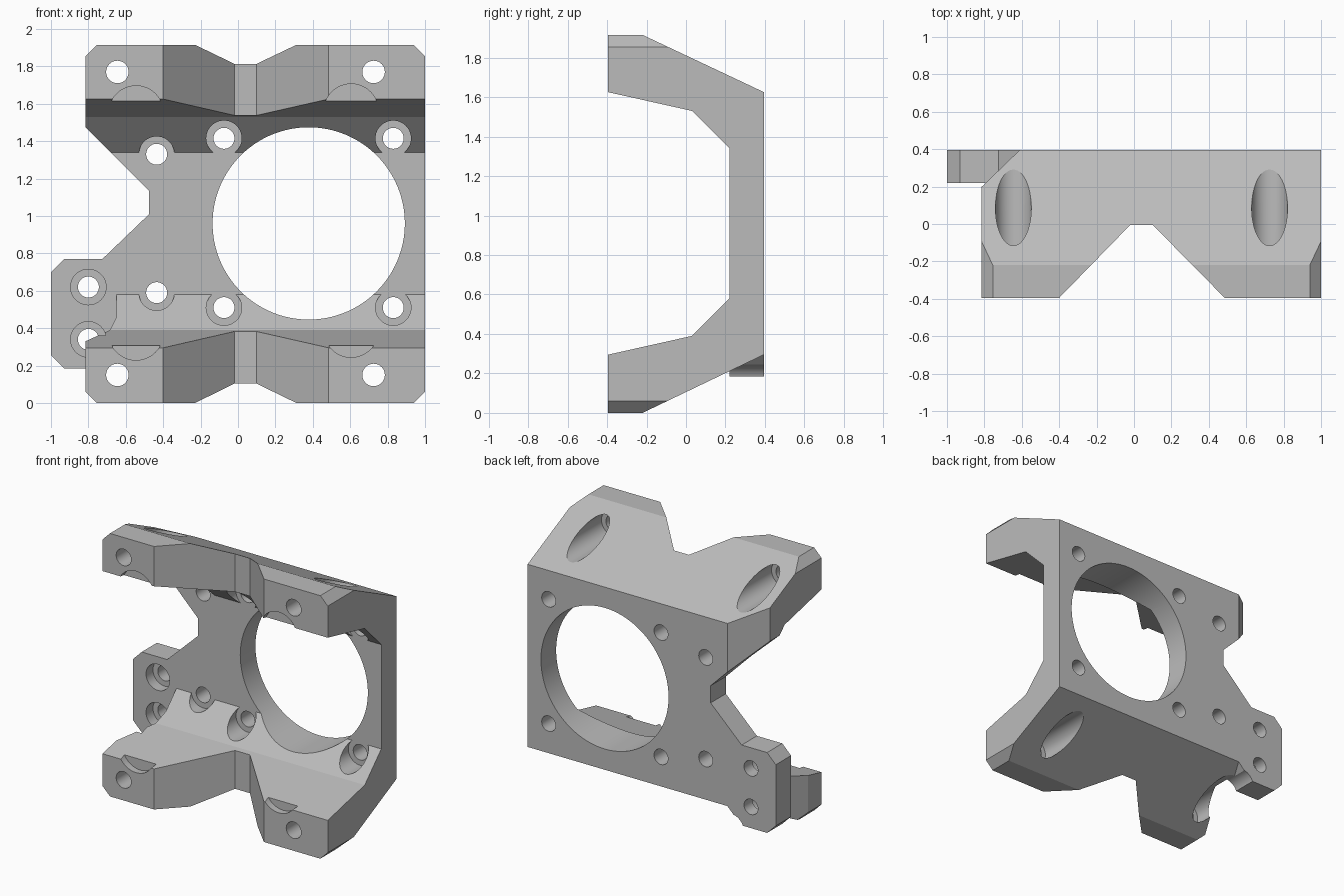
import bpy, bmesh
from mathutils import Vector

if "Cube" in bpy.data.objects:
    bpy.data.objects.remove(bpy.data.objects["Cube"], do_unlink=True)

BACK, FRONT, PLATE = 0.395, -0.395, 0.22

grey = bpy.data.materials.new("light grey")
grey.use_nodes = True
grey.diffuse_color = (0.5, 0.5, 0.5, 1)
grey.node_tree.nodes["Principled BSDF"].inputs["Base Color"].default_value = (0.5, 0.5, 0.5, 1)


def prism(name, points, axis, start, end):
    """Extrude a 2D outline along x, y or z."""
    place = {"x": lambda a, b: (start, a, b),
             "y": lambda a, b: (a, start, b),
             "z": lambda a, b: (a, b, start)}[axis]
    bm = bmesh.new()
    face = bm.faces.new([bm.verts.new(place(a, b)) for a, b in points])
    moved = bmesh.ops.extrude_face_region(bm, geom=[face])["geom"]
    shift = Vector([end - start if axis == k else 0 for k in "xyz"])
    bmesh.ops.translate(bm, vec=shift, verts=[v for v in moved if isinstance(v, bmesh.types.BMVert)])
    bmesh.ops.recalc_face_normals(bm, faces=bm.faces)
    mesh = bpy.data.meshes.new(name)
    bm.to_mesh(mesh)
    bm.free()
    obj = bpy.data.objects.new(name, mesh)
    bpy.context.scene.collection.objects.link(obj)
    return obj


def drill(name, x, z, radius, start, end, sides=48):
    """Cylinder along y."""
    bpy.ops.mesh.primitive_cylinder_add(vertices=sides, radius=radius, depth=end - start,
                                        location=(x, (start + end) / 2, z), rotation=(1.5708, 0, 0))
    obj = bpy.context.object
    obj.name = name
    return obj


def combine(target, tool, operation="DIFFERENCE"):
    mod = target.modifiers.new(tool.name, "BOOLEAN")
    mod.operation, mod.solver, mod.object = operation, "EXACT", tool
    bpy.context.view_layer.objects.active = target
    bpy.ops.object.modifier_apply(modifier=mod.name)
    bpy.data.objects.remove(tool, do_unlink=True)


# C-shaped bracket body
bracket = prism("mounting_bracket", [
    (FRONT, 0), (-0.22, 0), (BACK, 0.295), (BACK, 1.625), (-0.22, 1.915), (FRONT, 1.915),
    (FRONT, 1.625), (0.03, 1.53), (PLATE, 1.34), (PLATE, 0.58), (0.03, 0.39), (FRONT, 0.295)],
    "x", -0.815, 1)

# V notch in the front of both arms
combine(bracket, prism("front_notch", [(-0.41, -0.405), (-0.02, -0.005), (0.1, -0.005), (0.495, -0.405)],
                       "z", -0.1, 2.1))

# Chamfered outer corners of the arms
for x, sx in ((-0.815, 1), (1, -1)):
    for z, sz in ((0, 1), (1.915, -1)):
        combine(bracket, prism("corner_cut", [(x - sx * 0.04, z + sz * 0.1), (x + sx * 0.1, z - sz * 0.04),
                                              (x - sx * 0.04, z - sz * 0.04)], "y", -0.5, 0.5))

# Chamfered back corner, side notch and clearance above the tab
combine(bracket, prism("back_corner_cut", [(-0.865, 0.15), (-0.56, 0.445), (-0.865, 0.445)], "z", -0.1, 2.1))
combine(bracket, prism("side_notch", [(-0.855, 1.515), (-0.475, 1.135), (-0.475, 1.01),
                                      (-0.725, 0.77), (-0.855, 0.77)], "y", -0.5, 0.5))
combine(bracket, prism("tab_clearance", [(-0.65, PLATE), (-0.65, 0.1), (-0.85, -0.31), (-0.9, -0.31),
                                         (-0.9, PLATE)], "z", -0.1, 0.9))

# Side tab
combine(bracket, prism("side_tab", [(-0.55, 0.35), (-0.61, 0.295), (-0.72, 0.185), (-0.93, 0.185),
                                    (-1, 0.255), (-1, 0.7), (-0.93, 0.77), (-0.725, 0.77), (-0.6, 0.89),
                                    (-0.55, 0.89)], "y", PLATE, BACK), "UNION")

# Large round opening
combine(bracket, drill("large_opening", 0.378, 0.96, 0.514, -0.5, 0.5, 128))

# Screw holes through the back plate, with counterbores
plate_holes = [(x, z, PLATE) for x in (-0.075, 0.83) for z in (0.51, 1.415)]
plate_holes += [(-0.435, 0.59, PLATE), (-0.435, 1.33, PLATE)]
plate_holes += [(-0.8, 0.34, 0.3), (-0.8, 0.62, 0.3)]
for x, z, floor in plate_holes:
    combine(bracket, drill("screw_hole", x, z, 0.056, 0.1, 0.5))
    combine(bracket, drill("counterbore", x, z, 0.095, -0.1, floor))

# Screw holes through the arms, with counterbores from the back
for x in (-0.645, 0.725):
    for z in (0.15, 1.77):
        combine(bracket, drill("arm_hole", x, z, 0.06, -0.5, 0.1))
        combine(bracket, drill("arm_counterbore", x, z, 0.096, -0.2, PLATE + 0.3))

# Shallow round recesses on the inner front edges
for x, z in ((-0.545, 0.375), (-0.545, 1.55), (0.605, 0.39), (0.605, 1.56)):
    combine(bracket, drill("front_recess", x, z, 0.146, -0.5, -0.345))

bracket.data.materials.clear()
bracket.data.materials.append(grey)
for p in bracket.data.polygons:
    p.material_index = 0
bpy.ops.object.select_all(action="DESELECT")
bracket.select_set(True)
bpy.context.view_layer.objects.active = bracket
bpy.ops.object.shade_smooth_by_angle(angle=0.4)
